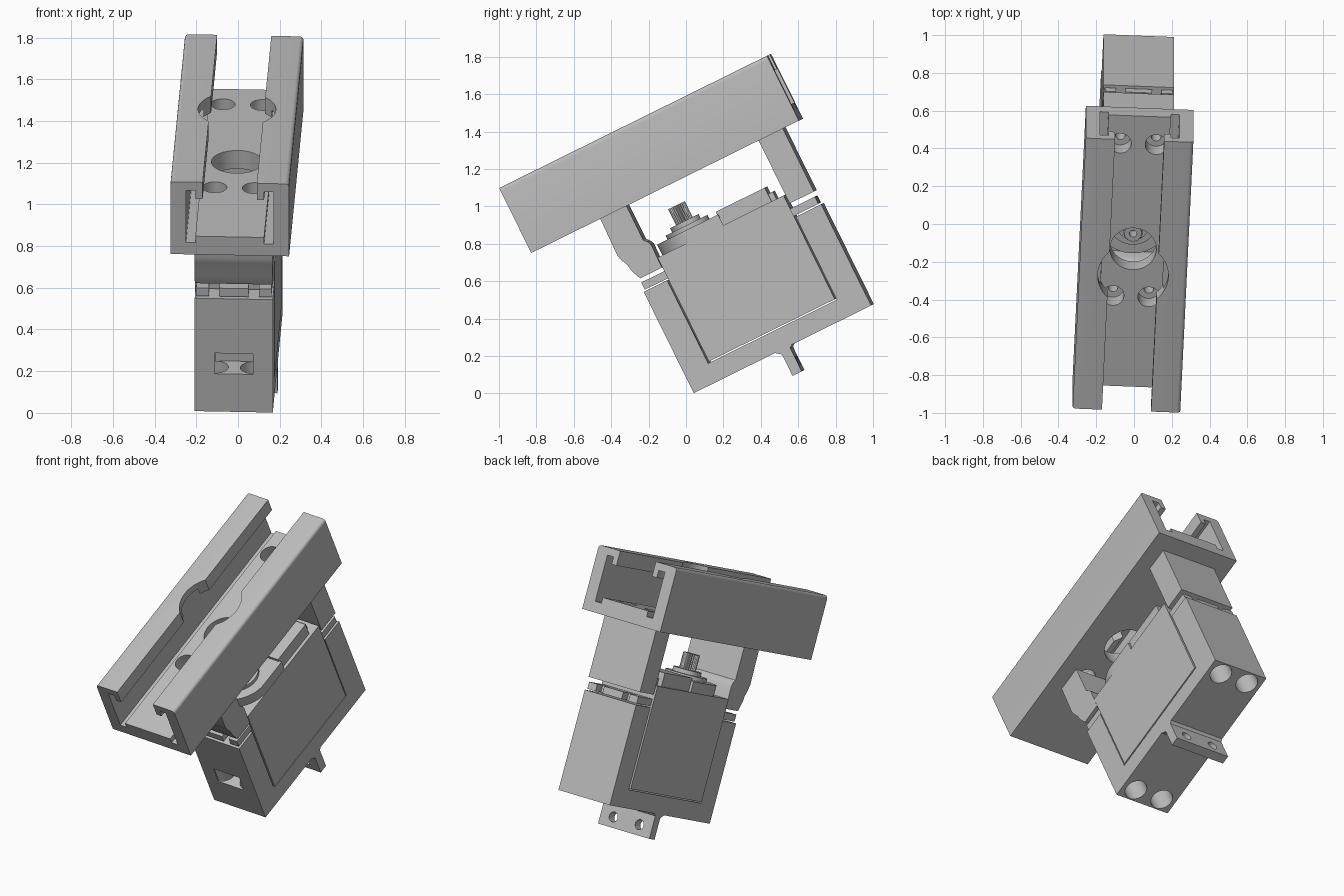
import bpy, bmesh, math
from mathutils import Matrix, Vector

if "Cube" in bpy.data.objects:
    bpy.data.objects.remove(bpy.data.objects["Cube"], do_unlink=True)

grey = bpy.data.materials.new("plain grey")
grey.use_nodes = True
grey.diffuse_color = (0.5, 0.5, 0.5, 1)
grey.node_tree.nodes["Principled BSDF"].inputs["Base Color"].default_value = (0.5, 0.5, 0.5, 1)

# The assembly is built upright (x across, y along the rail, z up), then tilted
TILT = (Matrix.Rotation(math.radians(26.3), 4, 'X')
        @ Matrix.Rotation(math.radians(-2.5), 4, 'Z')
        @ Matrix.Translation((-0.0225, 0, -0.005)))
parts = []


def prism(name, outline, axis, lo, hi):
    """Extrude a 2D outline along an axis; its two coordinates are the other axes in order."""
    def place(p, d):
        co = list(p)
        co.insert("XYZ".index(axis), d)
        return Vector(co)
    bm = bmesh.new()
    face = bm.faces.new([bm.verts.new(place(p, lo)) for p in outline])
    ext = bmesh.ops.extrude_face_region(bm, geom=[face])
    verts = [g for g in ext["geom"] if isinstance(g, bmesh.types.BMVert)]
    bmesh.ops.translate(bm, verts=verts, vec=place((0, 0), hi - lo))
    bmesh.ops.recalc_face_normals(bm, faces=bm.faces)
    mesh = bpy.data.meshes.new(name)
    bm.to_mesh(mesh)
    bm.free()
    mesh.materials.append(grey)
    obj = bpy.data.objects.new(name, mesh)
    bpy.context.scene.collection.objects.link(obj)
    parts.append(obj)
    return obj


def box(name, x, y, z):
    return prism(name, [(x[0], y[0]), (x[1], y[0]), (x[1], y[1]), (x[0], y[1])], 'Z', *z)


def arc(cx, cy, r, start, end, n):
    angles = [math.radians(start + (end - start) * i / n) for i in range(n + 1)]
    return [(cx + r * math.cos(t), cy + r * math.sin(t)) for t in angles]


def disc(name, x, y, r, z, n=40):
    return prism(name, arc(x, y, r, 0, 360, n)[:-1], 'Z', *z)


def cut(obj, cutters):
    """Subtract the cutters, bake the result and discard them."""
    for c in cutters:
        mod = obj.modifiers.new("cut", 'BOOLEAN')
        mod.operation, mod.solver, mod.object = 'DIFFERENCE', 'EXACT', c
    bpy.context.view_layer.update()
    graph = bpy.context.evaluated_depsgraph_get()
    mesh = bpy.data.meshes.new_from_object(obj.evaluated_get(graph))
    obj.modifiers.clear()
    obj.data = mesh
    for c in cutters:
        parts.remove(c)
        bpy.data.objects.remove(c, do_unlink=True)


HALF = 0.1875        # half width of the bracket
SCREW = 0.095        # sideways offset of the screws
FRONT, BACK = 0.135, 1.035   # screw rows
SIDES = (-SCREW, SCREW)

# Slotted rail with lips that turn down
right = ([(0, 1.045), (0.285, 1.045)] + arc(0.265, 1.412, 0.02, 0, 90, 4)
         + [(0.13, 1.432), (0.13, 1.343), (0.165, 1.343), (0.165, 1.387),
            (0.21, 1.387), (0.21, 1.109), (0.165, 1.109), (0.165, 1.143)])
profile = right + [(-x, z) for x, z in reversed(right) if x > 0]
rail = prism("rail", profile, 'Y', -0.398, 1.2)
holes = [disc("hole", x, y, 0.058, (1.0, 1.2)) for x in SIDES for y in (FRONT, BACK)]
holes.append(disc("shaft_hole", 0, 0.415, 0.123, (1.0, 1.2)))
holes.append(disc("lip_notch", 0, 0.4, 0.187, (1.25, 1.5), 64))
cut(rail, holes)

# Legs between the rail and the servo ears
back_leg = box("back_leg", (-HALF, HALF), (0.955, 1.1), (0.67, 1.045))
front_leg = prism("front_leg", [
    (0.01, 1.045), (0.005, 0.83), (0.012, 0.80), (0.03, 0.76), (0.037, 0.72),
    (0.06, 0.665), (0.19, 0.665), (0.193, 0.80), (0.183, 0.822), (0.166, 0.84),
    (0.166, 1.045)], 'X', -HALF, HALF)
for leg, y in ((front_leg, FRONT), (back_leg, BACK)):
    cut(leg, [disc("hole", x, y, 0.026, (0.6, 1.1), 24) for x in SIDES])

# U-shaped bracket with a cable window, screw bores and a lower tab
bracket = prism("bracket", [
    (0.045, -0.012), (0.53, -0.012), (0.56, -0.035), (0.56, -0.163), (0.615, -0.163),
    (0.615, -0.025), (0.63, -0.012), (1.104, -0.012), (1.104, 0.592), (0.953, 0.592),
    (0.953, 0.097), (0.185, 0.097), (0.185, 0.592), (0.045, 0.592)], 'X', -HALF, HALF)
holes = [box("window", (-0.093, 0.093), (0, 0.25), (0.19, 0.30))]
for x in SIDES:
    for y in (0.118, 1.03):
        holes.append(disc("bore", x, y, 0.066, (-0.1, 0.45)))
    tab_hole = prism("tab_hole", arc(x, -0.1, 0.03, 0, 360, 24)[:-1], 'Y', 0.5, 0.7)
    holes.append(tab_hole)
cut(bracket, holes)

# Servo body, ears and stepped cover
box("servo_body", (-0.193, 0.19), (0.193, 0.945), (0.104, 0.723))
for name, ys, slot in (("front_ear", (0.055, 0.2), (0, FRONT)),
                       ("back_ear", (0.94, 1.092), (BACK, 1.2))):
    ear = box(name, (-0.18, 0.18), ys, (0.6, 0.643))
    cut(ear, [box("slot", (x - 0.025, x + 0.025), slot, (0.5, 0.7)) for x in SIDES])
lid = arc(0, 0.4, 0.187, 180, 360, 32) + [(0.187, 0.585), (-0.187, 0.585)]
prism("servo_lid", lid, 'Z', 0.72, 0.787)
box("servo_cover", (-0.17, 0.17), (0.58, 0.872), (0.72, 0.805))
box("servo_cover_step", (-0.14, 0.14), (0.87, 0.9), (0.72, 0.767))

# Output shaft with stepped collars and a splined tip
disc("lower_collar", 0, 0.4, 0.125, (0.78, 0.81))
disc("upper_collar", 0, 0.4, 0.085, (0.80, 0.835))
spline = []
for i in range(48):
    r = 0.05 if i % 2 else 0.044
    t = math.tau * i / 48
    spline.append((r * math.cos(t), 0.4 + r * math.sin(t)))
shaft = prism("output_shaft", spline, 'Z', 0.82, 0.93)
cut(shaft, [disc("shaft_bore", 0, 0.4, 0.02, (0.86, 1.0), 20)])

# Tilt everything and smooth the round walls
bpy.ops.object.select_all(action='DESELECT')
for obj in parts:
    obj.matrix_world = TILT
    obj.select_set(True)
bpy.context.view_layer.objects.active = rail
bpy.ops.object.shade_smooth_by_angle(angle=math.radians(30))
